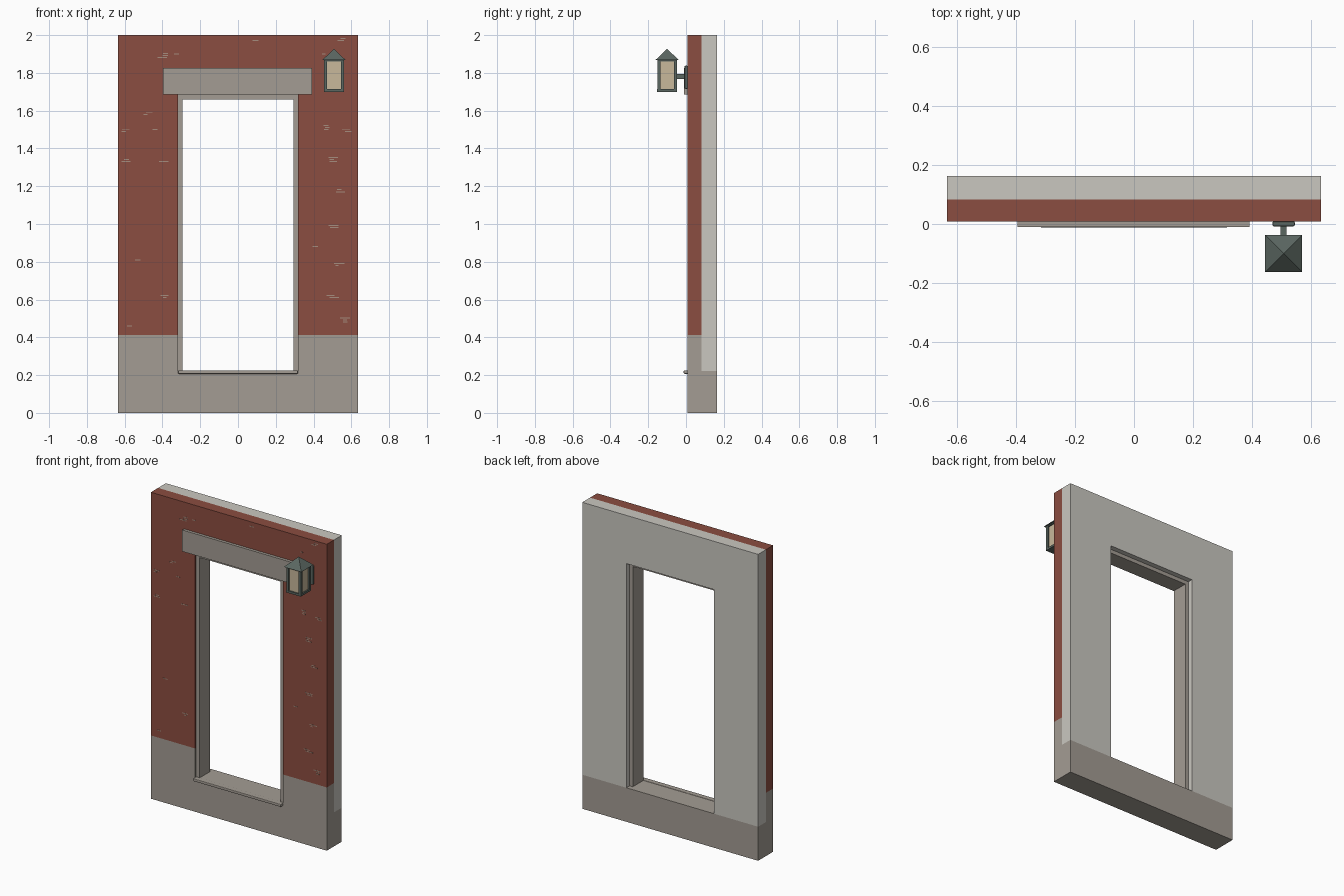
import bpy, bmesh, math, random
from mathutils import Matrix, Vector

random.seed(4)
cube = bpy.data.objects.get("Cube")
if cube:
    bpy.data.objects.remove(cube, do_unlink=True)


def material(name, rgb):
    m = bpy.data.materials.new(name)
    m.use_nodes = True
    m.diffuse_color = (*rgb, 1)
    node = next(n for n in m.node_tree.nodes if n.type == 'BSDF_PRINCIPLED')
    node.inputs["Base Color"].default_value = (*rgb, 1)
    return m


BRICK = material("red brick", (0.26, 0.075, 0.052))
STONE = material("warm grey stone", (0.37, 0.335, 0.295))
PLASTER = material("pale plaster", (0.59, 0.575, 0.53))
MORTAR = material("worn mortar", (0.38, 0.27, 0.21))
METAL = material("green grey metal", (0.105, 0.135, 0.12))
GLASS = material("cream glass", (0.58, 0.48, 0.33))


def finish(name, bm, mat):
    bmesh.ops.recalc_face_normals(bm, faces=bm.faces)
    mesh = bpy.data.meshes.new(name)
    bm.to_mesh(mesh)
    bm.free()
    mesh.materials.append(mat)
    ob = bpy.data.objects.new(name, mesh)
    bpy.context.collection.objects.link(ob)
    return ob


def add_box(bm, x, y, z):
    """Box from three (low, high) ranges."""
    centre = Vector([(a + b) / 2 for a, b in (x, y, z)])
    size = [b - a for a, b in (x, y, z)]
    bmesh.ops.create_cube(bm, size=1, matrix=Matrix.Translation(centre) @ Matrix.Diagonal((*size, 1)))


def box(name, mat, x, y, z, bevel=0):
    bm = bmesh.new()
    add_box(bm, x, y, z)
    ob = finish(name, bm, mat)
    if bevel:
        mod = ob.modifiers.new("Rounded edges", 'BEVEL')
        mod.width = bevel
        mod.segments = 2
    return ob


def prism(name, mat, outline, y0, y1):
    """Front outline pushed back through the wall."""
    bm = bmesh.new()
    face = bm.faces.new([bm.verts.new((x, y0, z)) for x, z in outline])
    new = bmesh.ops.extrude_face_region(bm, geom=[face])["geom"]
    bmesh.ops.translate(bm, vec=(0, y1 - y0, 0), verts=[v for v in new if isinstance(v, bmesh.types.BMVert)])
    return finish(name, bm, mat)


def arch(outer, inner, bottom, top, inner_top):
    half = [(inner, inner_top), (inner, bottom), (outer, bottom), (outer, top)]
    return half + [(-x, z) for x, z in reversed(half)]


# Wall layers around the doorway
W, DOOR, HEAD = 0.635, 0.317, 1.685
FRONT, MID, BACK = 0.009, 0.083, 0.163
PLINTH, FLOOR, TOP = 0.413, 0.222, 2.0
prism("brick_wall", BRICK, arch(W, DOOR, PLINTH, TOP, HEAD + 0.06), FRONT, MID)
prism("plaster_wall", PLASTER, arch(W, DOOR, FLOOR, TOP, HEAD), MID, BACK)
plinth = [(W, 0), (W, PLINTH), (DOOR, PLINTH), (DOOR, FLOOR)]
prism("stone_plinth", STONE, plinth + [(-x, z) for x, z in reversed(plinth)], FRONT, MID)
box("rear_plinth", STONE, (-W, W), (MID, BACK), (0, FLOOR))

# Door surround
prism("door_frame", STONE, arch(DOOR, 0.293, FLOOR, HEAD, 1.66), 0.022, 0.13)
box("lintel", STONE, (-0.396, 0.392), (-0.01, MID), (HEAD, 1.825))
box("door_sill", STONE, (-DOOR, DOOR), (-0.012, 0.022), (0.207, 0.225), 0.004)

# Worn mortar patches: short stacked strips on the brick face
spots = [(-.58, .46), (-.48, 1.58), (-.44, 1.5), (-.6, 1.33), (-.4, 1.33), (-.6, 1.49), (-.39, .61),
         (-.32, 1.9), (-.39, 1.88), (.09, 1.97), (.55, 1.97), (.45, 1.9), (.58, 1.49), (.47, 1.5),
         (.5, 1.33), (.54, 1.17), (.42, .88), (.5, .98), (.53, .78), (.5, .61), (.57, .48), (-.53, .81)]
bm = bmesh.new()
for cx, cz in spots:
    for row in range(random.randint(1, 3)):
        w = random.uniform(0.008, 0.028)
        x = cx + random.uniform(-0.012, 0.012)
        z = cz + row * 0.011
        add_box(bm, (x - w, x + w), (FRONT - 0.001, FRONT + 0.002), (z - 0.002, z + 0.003))
finish("mortar_patches", bm, MORTAR)

# Wall lantern
LX, LY = 0.508, -0.1


def around(half, z0, z1):
    return (LX - half, LX + half), (LY - half, LY + half), (z0, z1)


box("lantern_base", METAL, *around(0.053, 1.70, 1.714))
box("lantern_glass", GLASS, *around(0.044, 1.714, 1.862))
box("lantern_top_rim", METAL, *around(0.051, 1.86, 1.868))
bm = bmesh.new()
for sx in (-1, 1):
    for sy in (-1, 1):
        px, py = LX + sx * 0.044, LY + sy * 0.044
        add_box(bm, (px - 0.008, px + 0.008), (py - 0.008, py + 0.008), (1.712, 1.868))
finish("lantern_posts", bm, METAL)

# Pyramid roof
bm = bmesh.new()
bmesh.ops.create_cone(bm, cap_ends=True, segments=4, radius1=0.063 * math.sqrt(2), radius2=0, depth=0.06,
                      matrix=Matrix.Translation((LX, LY, 1.897)) @ Matrix.Rotation(math.pi / 4, 4, 'Z'))
bmesh.ops.remove_doubles(bm, verts=bm.verts, dist=0.0001)
finish("lantern_roof", bm, METAL)

# Wall bracket
box("lantern_arm", METAL, (LX - 0.01, LX + 0.01), (LY + 0.045, -0.004), (1.768, 1.794))
box("lantern_wall_plate", METAL, (LX - 0.038, LX + 0.038), (-0.008, FRONT), (1.716, 1.838), 0.005)
